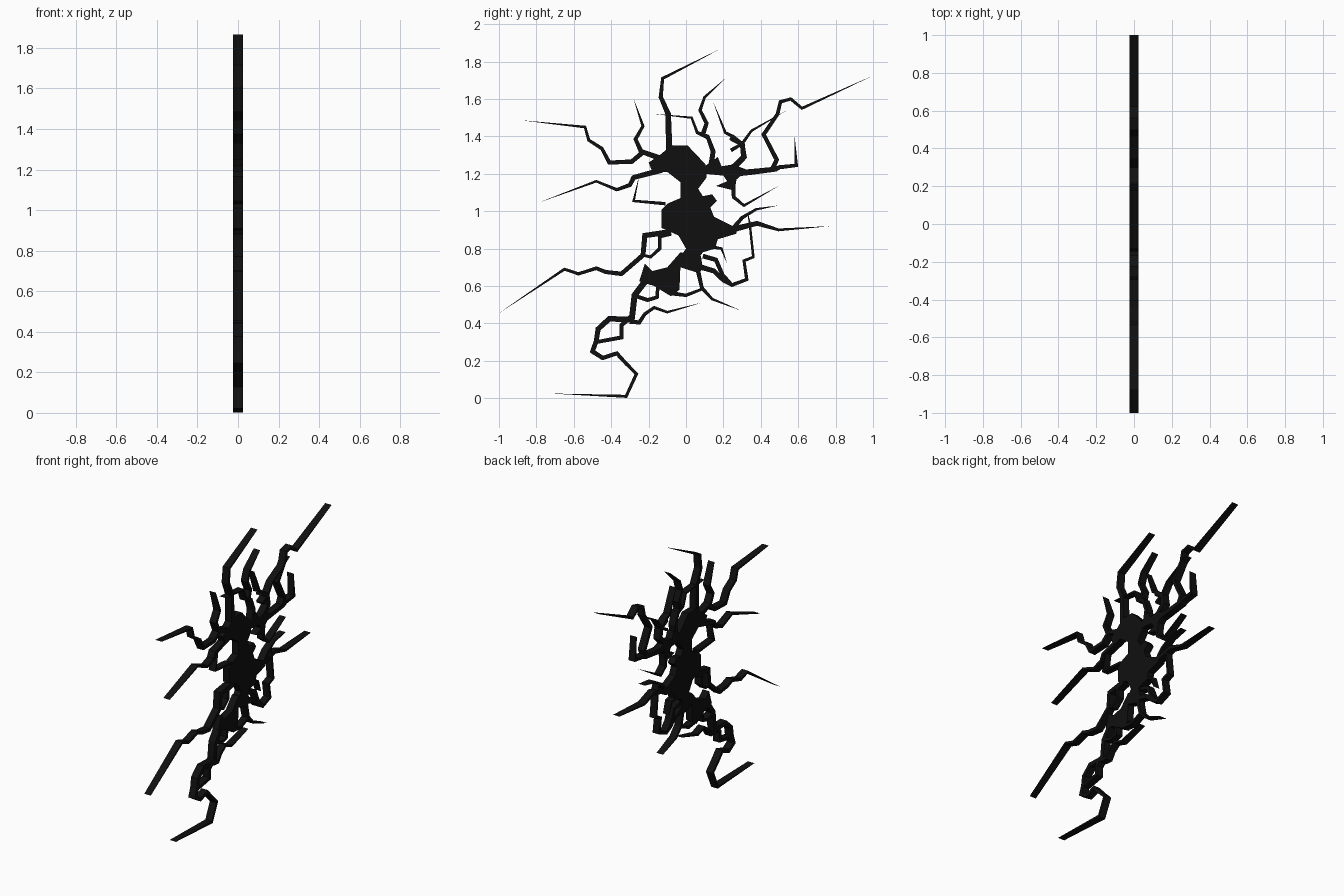
import bpy, bmesh
from mathutils import Vector

HALF = 0.025
black = bpy.data.materials.new("black")
black.diffuse_color = (0.005, 0.005, 0.005, 1)


def slab(name, outlines, half):
    """Extrude flat (y, z) polygons symmetrically along x."""
    bm = bmesh.new()
    cache = {}

    def vert(p):
        key = (round(p[0], 5), round(p[1], 5))
        if key not in cache:
            cache[key] = bm.verts.new((-half, *key))
        return cache[key]

    for o in outlines:
        bm.faces.new([vert(p) for p in o])
    bmesh.ops.recalc_face_normals(bm, faces=bm.faces[:])
    ext = bmesh.ops.extrude_face_region(bm, geom=bm.faces[:], use_keep_orig=True)
    moved = [g for g in ext["geom"] if isinstance(g, bmesh.types.BMVert)]
    bmesh.ops.translate(bm, verts=moved, vec=(2 * half, 0, 0))
    bmesh.ops.recalc_face_normals(bm, faces=bm.faces[:])
    me = bpy.data.meshes.new(name)
    bm.to_mesh(me)
    bm.free()
    me.materials.append(black)
    ob = bpy.data.objects.new(name, me)
    bpy.context.collection.objects.link(ob)


def crack(name, pts, w0=0.03, w1=0.013, tip=True):
    """Mitred tapering ribbon along a zigzag path, ending in a point."""
    p = [Vector(q) for q in pts]
    n = len(p)
    last = n - 2 if tip else n - 1
    left, right = [], []
    for i in range(last + 1):
        a = (p[i] - p[i - 1]).normalized() if i else (p[1] - p[0]).normalized()
        b = (p[i + 1] - p[i]).normalized() if i < n - 1 else a
        t = (a + b).normalized()
        normal = Vector((-t.y, t.x))
        w = w0 + (w1 - w0) * i / max(last, 1)
        off = normal * (w / 2 / max(t.dot(b), 0.6))
        left.append(p[i] + off)
        right.append(p[i] - off)
    faces = [[left[i], right[i], right[i + 1], left[i + 1]] for i in range(last)]
    if tip:
        faces.append([left[-1], right[-1], p[-1]])
    slab(name, faces, HALF)


# Central openings
slab("upper_core", [[(-.08, 1.35), (.01, 1.35), (.105, 1.25), (.11, 1.18), (.065, 1.12),
                     (.09, 1.08), (-.03, 1.06), (-.03, 1.155), (-.10, 1.21), (-.18, 1.21),
                     (-.20, 1.26), (-.14, 1.30)]], HALF)
slab("middle_core", [[(-.03, 1.07), (.09, 1.08), (.14, 1.09), (.165, 1.055), (.13, 1.02),
                      (.15, .97), (.27, .91), (.27, .88), (.17, .85), (.155, .80), (.09, .78),
                      (.06, .74), (-.04, .74), (0, .80), (-.04, .87), (-.13, .91), (-.13, 1.01),
                      (-.10, 1.04)]], HALF)
slab("lower_core", [[(.08, .76), (.09, .69), (.065, .67), (-.03, .70), (-.035, .58), (-.08, .545),
                     (-.17, .60), (-.25, .625), (-.22, .72), (-.18, .68), (-.10, .70),
                     (-.03, .78)]], HALF)
slab("right_core", [[(.10, 1.24), (.17, 1.29), (.19, 1.24), (.25, 1.25), (.33, 1.22), (.27, 1.17),
                     (.26, 1.11), (.16, 1.135), (.22, 1.16), (.20, 1.19), (.10, 1.20)]], HALF)

# Upper cracks
crack("top_crack", [(-.09, 1.33), (-.095, 1.52), (-.135, 1.61), (-.125, 1.71), (.18, 1.866)], .035, .016)
crack("top_left_crack", [(-.13, 1.28), (-.24, 1.32), (-.27, 1.385), (-.23, 1.455), (-.28, 1.6)], .03, .016)
crack("upper_left_crack", [(-.23, 1.315), (-.29, 1.265), (-.41, 1.26), (-.45, 1.335), (-.52, 1.38),
                           (-.54, 1.45), (-.88, 1.486)], .026, .014)
crack("middle_left_crack", [(-.13, 1.22), (-.28, 1.18), (-.30, 1.14), (-.37, 1.115), (-.48, 1.16),
                            (-.79, 1.045)], .03, .013)
crack("inner_left_crack", [(-.11, 1.04), (-.28, 1.055), (-.25, 1.19)], .018, .013)
crack("upper_stem", [(.13, 1.22), (.145, 1.32), (.115, 1.40), (.06, 1.42)], .03, .016, False)
crack("short_upper_crack", [(.115, 1.395), (.06, 1.42), (.03, 1.50), (-.17, 1.52)], .02, .012)
crack("upper_middle_crack", [(.09, 1.41), (.11, 1.47), (.075, 1.54), (.10, 1.61), (.21, 1.71)], .025, .014)
crack("right_stem", [(.24, 1.22), (.31, 1.29), (.30, 1.36), (.235, 1.39)], .035, .02, False)
crack("upper_right_spike", [(.31, 1.35), (.25, 1.40), (.21, 1.42), (.145, 1.585)], .022, .015)
crack("upper_right_fork", [(.24, 1.325), (.30, 1.36), (.35, 1.43), (.54, 1.54)], .02, .013)

# Right side cracks
crack("right_crack", [(.24, 1.20), (.35, 1.21), (.48, 1.225), (.50, 1.235), (.59, 1.245), (.58, 1.405)], .035, .018)
crack("far_right_crack", [(.46, 1.22), (.485, 1.275), (.415, 1.41), (.49, 1.52), (.505, 1.585),
                          (.56, 1.60), (.62, 1.55), (1.0, 1.725)], .025, .015)
crack("right_hook", [(.25, 1.18), (.255, 1.075), (.31, 1.03), (.495, 1.135)], .025, .014)
crack("long_side_crack", [(.20, .89), (.38, .935), (.495, .90), (.77, .92)], .035, .015)
crack("short_side_crack", [(.25, .905), (.30, .965), (.375, 1.01), (.49, 1.03)], .025, .013)

# Lower right cracks
crack("lower_right_loop", [(.05, .71), (.15, .68), (.20, .63), (.245, .605)], .03, .018, False)
crack("outer_loop", [(.09, .76), (.16, .74), (.195, .66), (.245, .605), (.325, .635), (.31, .735),
                     (.36, .755), (.34, .94), (.33, .99)], .025, .012)
crack("small_right_spike", [(.13, .81), (.19, .80), (.22, .72)], .02, .013)
crack("bottom_right_crack", [(.06, .70), (.085, .59), (.14, .53), (.29, .47)], .025, .014)
crack("bottom_link", [(-.07, .56), (0, .55), (.09, .585)], .022, .014, False)

# Lower left cracks
crack("long_left_crack", [(-.08, .89), (-.22, .87), (-.23, .765), (-.345, .665), (-.43, .675),
                          (-.48, .695), (-.575, .665), (-.65, .69), (-1.0, .455)], .03, .015)
crack("inner_loop", [(-.08, .88), (-.14, .865), (-.14, .80), (-.19, .755), (-.23, .765)], .022, .014, False)
crack("lower_stem", [(-.20, .65), (-.275, .55), (-.29, .42), (-.41, .425), (-.47, .37), (-.48, .305),
                     (-.50, .25), (-.445, .215), (-.37, .24), (-.32, .185), (-.265, .13),
                     (-.32, .01), (-.72, .025)], .034, .016)
crack("lower_loop", [(-.48, .30), (-.345, .325), (-.345, .39), (-.29, .44)], .02, .024, False)
crack("lower_spur", [(-.30, .41), (-.25, .405), (-.22, .45), (-.17, .485), (-.10, .46), (.08, .51)], .024, .013)
crack("lower_fork", [(-.28, .55), (-.205, .525), (-.155, .54), (-.15, .60)], .022, .018, False)
